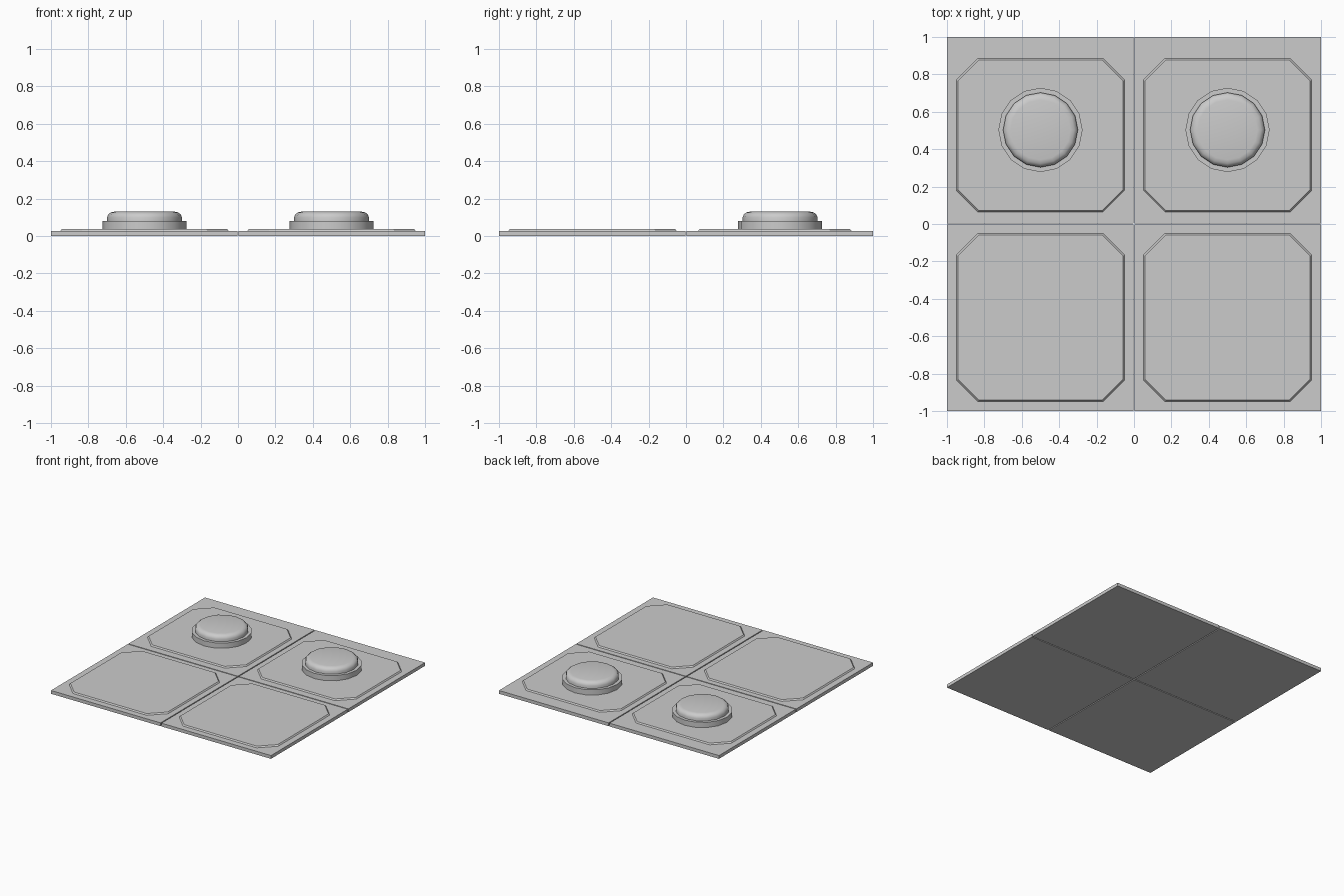
import bpy, bmesh, math

if "Cube" in bpy.data.objects:
    bpy.data.objects.remove(bpy.data.objects["Cube"], do_unlink=True)

grey = bpy.data.materials.new("light_grey")
grey.use_nodes = True
grey.diffuse_color = (0.6, 0.6, 0.6, 1)
grey.node_tree.nodes["Principled BSDF"].inputs["Base Color"].default_value = (0.6, 0.6, 0.6, 1)

TILE_TOP, PANEL_TOP = 0.027, 0.037
GAP = 0.004


def loft(name, rings, smooth=False):
    """Skin matching outlines from bottom to top and cap both ends."""
    bm = bmesh.new()
    rows = [[bm.verts.new(p) for p in ring] for ring in rings]
    for low, high in zip(rows, rows[1:]):
        for i in range(len(low)):
            j = (i + 1) % len(low)
            bm.faces.new((low[i], low[j], high[j], high[i]))
    bm.faces.new(rows[0][::-1])
    bm.faces.new(rows[-1])
    mesh = bpy.data.meshes.new(name)
    bm.to_mesh(mesh)
    bm.free()
    obj = bpy.data.objects.new(name, mesh)
    bpy.context.collection.objects.link(obj)
    mesh.materials.append(grey)
    if smooth:
        bpy.ops.object.select_all(action="DESELECT")
        obj.select_set(True)
        bpy.context.view_layer.objects.active = obj
        bpy.ops.object.shade_smooth_by_angle(angle=math.radians(40))
    return obj


def rectangle(x0, x1, y0, y1, z):
    return [(x0, y0, z), (x1, y0, z), (x1, y1, z), (x0, y1, z)]


def clipped(cx, cy, hx, hy, cut, z):
    """Rectangle outline with its four corners cut off."""
    pts = [(hx - cut, -hy), (hx, cut - hy), (hx, hy - cut), (hx - cut, hy),
           (cut - hx, hy), (-hx, hy - cut), (-hx, cut - hy), (cut - hx, -hy)]
    return [(cx + x, cy + y, z) for x, y in pts]


def circle(cx, cy, r, z, sides=16):
    return [(cx + r * math.cos(math.tau * i / sides),
             cy + r * math.sin(math.tau * i / sides), z) for i in range(sides)]


def turned(name, cx, cy, profile):
    return loft(name, [circle(cx, cy, r, z) for r, z in profile], smooth=True)


for side, sx in (("right", -1), ("left", 1)):
    for end, sy in (("front", -1), ("back", 1)):
        tag = f"{end}_{side}"
        x0, x1 = sorted((sx * GAP, sx))
        y0, y1 = sorted((sy * GAP, sy))
        # Square floor tile
        loft(f"tile_{tag}", [rectangle(x0, x1, y0, y1, z) for z in (0, TILE_TOP)])
        # Raised panel with clipped corners and a sloped rim
        cx = sx * 0.5
        cy, hy = (0.475, 0.41) if sy > 0 else (-0.5, 0.45)
        loft(f"panel_{tag}", [
            clipped(cx, cy, 0.45, hy, 0.115, TILE_TOP - 0.005),
            clipped(cx, cy, 0.45, hy, 0.115, TILE_TOP),
            clipped(cx, cy, 0.442, hy - 0.008, 0.112, PANEL_TOP)])
        # Round button on a collar, back tiles only
        if sy > 0:
            turned(f"collar_{side}", cx, 0.503,
                   [(0.225, PANEL_TOP - 0.005), (0.225, 0.08)])
            turned(f"button_{side}", cx, 0.503,
                   [(0.2, 0.075), (0.2, 0.1), (0.194, 0.115),
                    (0.18, 0.126), (0.16, 0.13)])
